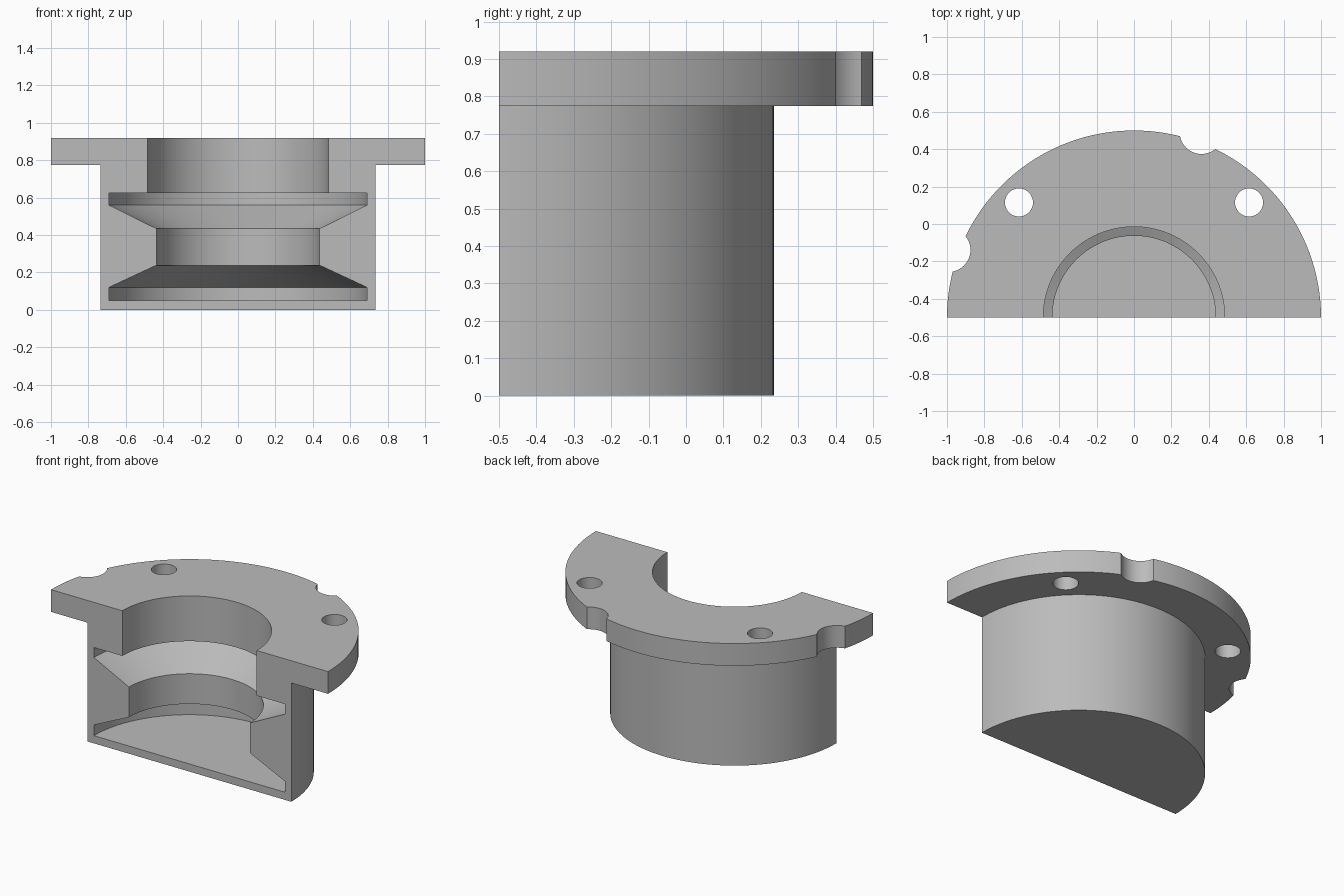
import bpy, bmesh
from math import pi, radians, cos, sin
from mathutils import Matrix, Vector

if "Cube" in bpy.data.objects:
    bpy.data.objects.remove(bpy.data.objects["Cube"])

AXIS_Y = -0.5      # the revolve axis lies in the front cut plane
HEIGHT = 0.92

grey = bpy.data.materials.new("plain grey")
grey.use_nodes = True
colour = (0.5, 0.5, 0.5, 1)
grey.diffuse_color = colour
grey.node_tree.nodes["Principled BSDF"].inputs["Base Color"].default_value = colour


def add_object(name, bm):
    mesh = bpy.data.meshes.new(name)
    bm.to_mesh(mesh)
    bm.free()
    obj = bpy.data.objects.new(name, mesh)
    bpy.context.collection.objects.link(obj)
    mesh.materials.append(grey)
    return obj


# Cross-section (radius, height): base, flange, bore, grooves and neck, floor
profile = [(0, 0), (0.735, 0), (0.735, 0.775), (1, 0.775), (1, HEIGHT),
           (0.485, HEIGHT), (0.485, 0.625), (0.69, 0.625), (0.69, 0.56),
           (0.437, 0.435), (0.437, 0.238), (0.69, 0.12), (0.69, 0.05), (0, 0.05)]

# Half-turn of the cross-section, closed by the flat cut face
bm = bmesh.new()
verts = [bm.verts.new((r, AXIS_Y, z)) for r, z in profile]
edges = [bm.edges.new(pair) for pair in zip(verts, verts[1:])]
bmesh.ops.spin(bm, geom=verts + edges, cent=(0, AXIS_Y, 0), axis=(0, 0, 1),
               angle=pi, steps=72)
bmesh.ops.remove_doubles(bm, verts=bm.verts, dist=1e-4)
rim = [e for e in bm.edges if e.is_boundary]
bmesh.ops.contextual_create(bm, geom=rim)
bmesh.ops.dissolve_limit(bm, angle_limit=0.01, verts=bm.verts, edges=bm.edges)
bmesh.ops.recalc_face_normals(bm, faces=bm.faces)
housing = add_object("half_housing", bm)

# Cutters: two bolt holes and two rim notches (angle, distance, radius)
bm = bmesh.new()
for angle, dist, radius in [(45, 0.87, 0.075), (135, 0.87, 0.075),
                            (70, 1.055, 0.117), (160, 1.055, 0.117)]:
    a = radians(angle)
    centre = Vector((dist * cos(a), AXIS_Y + dist * sin(a), 0.85))
    bmesh.ops.create_cone(bm, cap_ends=True, segments=48, radius1=radius,
                          radius2=radius, depth=0.3,
                          matrix=Matrix.Translation(centre))
cutter = add_object("hole_cutter", bm)

cut = housing.modifiers.new("holes and notches", "BOOLEAN")
cut.operation = "DIFFERENCE"
cut.solver = "EXACT"
cut.object = cutter

# Apply the cut, then remove the cutter
bpy.ops.object.select_all(action="DESELECT")
housing.select_set(True)
bpy.context.view_layer.objects.active = housing
bpy.ops.object.modifier_apply(modifier=cut.name)
bpy.data.objects.remove(cutter)
bpy.ops.object.shade_smooth_by_angle(angle=radians(20))
